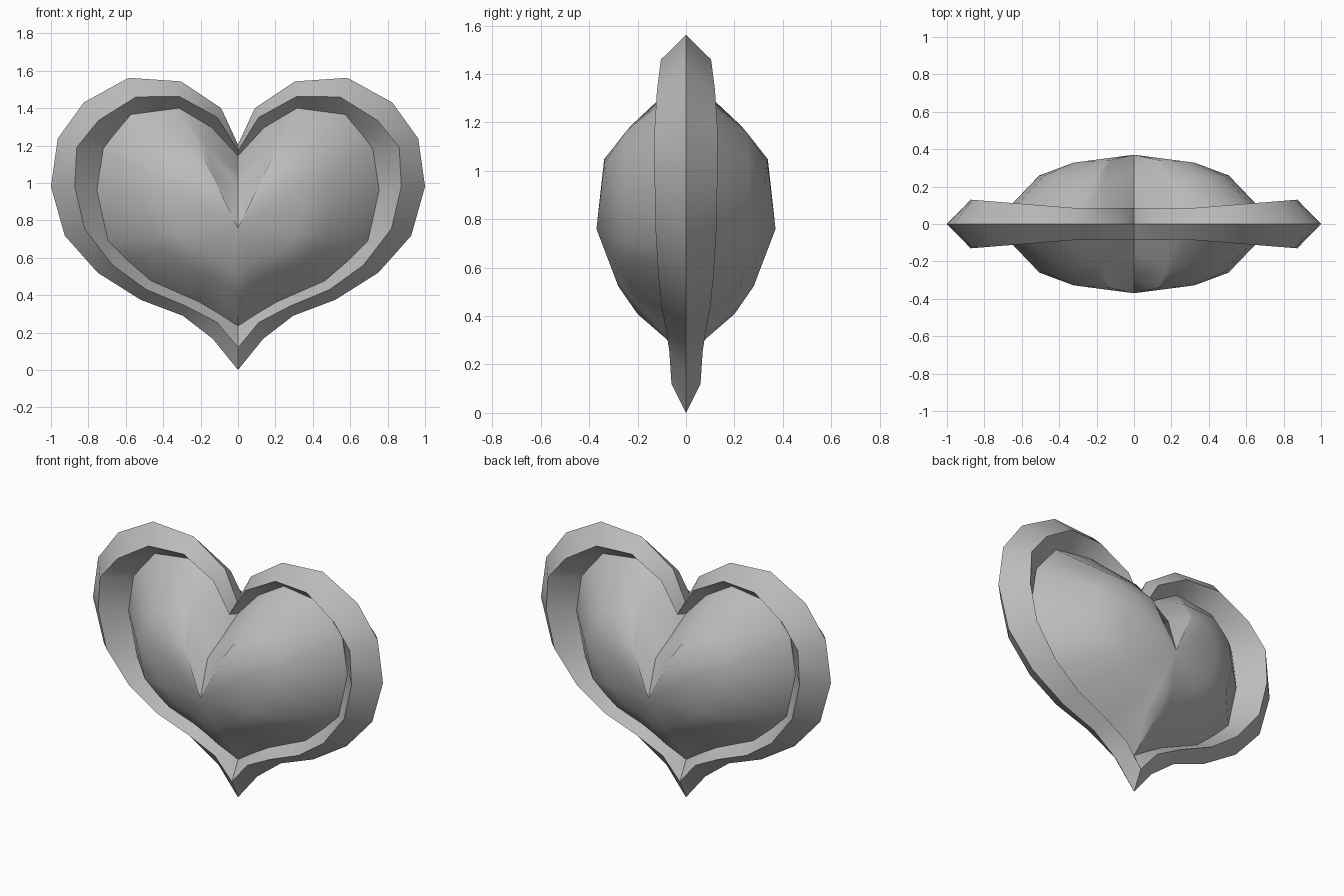
import bpy, bmesh
from mathutils import Vector

if "Cube" in bpy.data.objects:
    bpy.data.objects.remove(bpy.data.objects["Cube"])

grey = bpy.data.materials.new("light grey")
grey.diffuse_color = (0.5, 0.5, 0.5, 1)
grey.use_nodes = True
grey.node_tree.nodes["Principled BSDF"].inputs["Base Color"].default_value = grey.diffuse_color

# half outlines (x, z) from the bottom tip round to the top notch
OUTER = [(0, 0), (.134, .166), (.295, .29), (.52, .375), (.75, .52), (.926, .718), (1, .98),
         (.964, 1.237), (.825, 1.43), (.585, 1.562), (.305, 1.543), (.09, 1.40), (0, 1.205)]
CREST = [(0, .12), (.112, .255), (.275, .34), (.49, .43), (.67, .56), (.82, .755), (.873, .98),
         (.862, 1.19), (.745, 1.335), (.545, 1.46), (.315, 1.463), (.11, 1.35), (0, 1.17)]
INNER = [(0, .235), (.10, .30), (.21, .365), (.465, .477), (.59, .585), (.695, .69), (.755, .964),
         (.72, 1.184), (.67, 1.25), (.573, 1.366), (.316, 1.40), (.14, 1.296), (0, 1.145)]


def mirrored_shell(name, rings, centre=None):
    """Skin a front right quarter from rings of points, then mirror it in x and y."""
    bm = bmesh.new()
    rows = [[bm.verts.new(p) for p in ring] for ring in rings]
    for a, b in zip(rows, rows[1:]):
        for i in range(len(a) - 1):
            bm.faces.new((a[i], a[i + 1], b[i + 1], b[i]))
    if centre:
        c = bm.verts.new(centre)
        last = rows[-1]
        for i in range(len(last) - 1):
            bm.faces.new((last[i], last[i + 1], c))
    bmesh.ops.recalc_face_normals(bm, faces=bm.faces)
    bm.normal_update()
    if sum(f.normal.y * f.calc_area() for f in bm.faces) > 0:
        bmesh.ops.reverse_faces(bm, faces=bm.faces)
    me = bpy.data.meshes.new(name)
    bm.to_mesh(me)
    bm.free()
    me.materials.append(grey)
    ob = bpy.data.objects.new(name, me)
    bpy.context.collection.objects.link(ob)
    bpy.context.view_layer.objects.active = ob
    ob.select_set(True)
    m = ob.modifiers.new("mirror", 'MIRROR')
    m.use_axis = (True, True, False)
    m.merge_threshold = 0.0005
    bpy.ops.object.modifier_apply(modifier="mirror")
    bpy.ops.object.shade_smooth_by_angle(angle=0.6)
    ob.select_set(False)
    return ob


# raised rim: a diamond section, thickest at the sides
outer = [(x, 0, z) for x, z in OUTER]
crest = [(x, -max(.06 + .07 * x / .873, .085 if z > 1.1 else 0), z) for x, z in CREST]
inner = [(x, 0, z) for x, z in INNER]
mirrored_shell("heart_rim", [outer, crest, inner])

# puffed body: inner outline drawn in towards the centre and swelling forwards
mid = Vector((0, -.37, .76))


def swell(t, depth):
    return [(x * (1 - t), -depth(x, z), z + (mid.z - z) * t) for x, z in INNER]


ring1 = swell(.33, lambda x, z: .20 + .06 * x / .755)
ring2 = swell(.55, lambda x, z: .28 + .05 * (z - .235))
# cleft between the two lobes
ring1[11:] = [(.165, -.22, 1.19), (0, -.15, 1.06)]
ring2[11:] = [(.13, -.335, 1.03), (0, -.30, .98)]
mirrored_shell("heart_body", [inner, ring1, ring2], mid)
